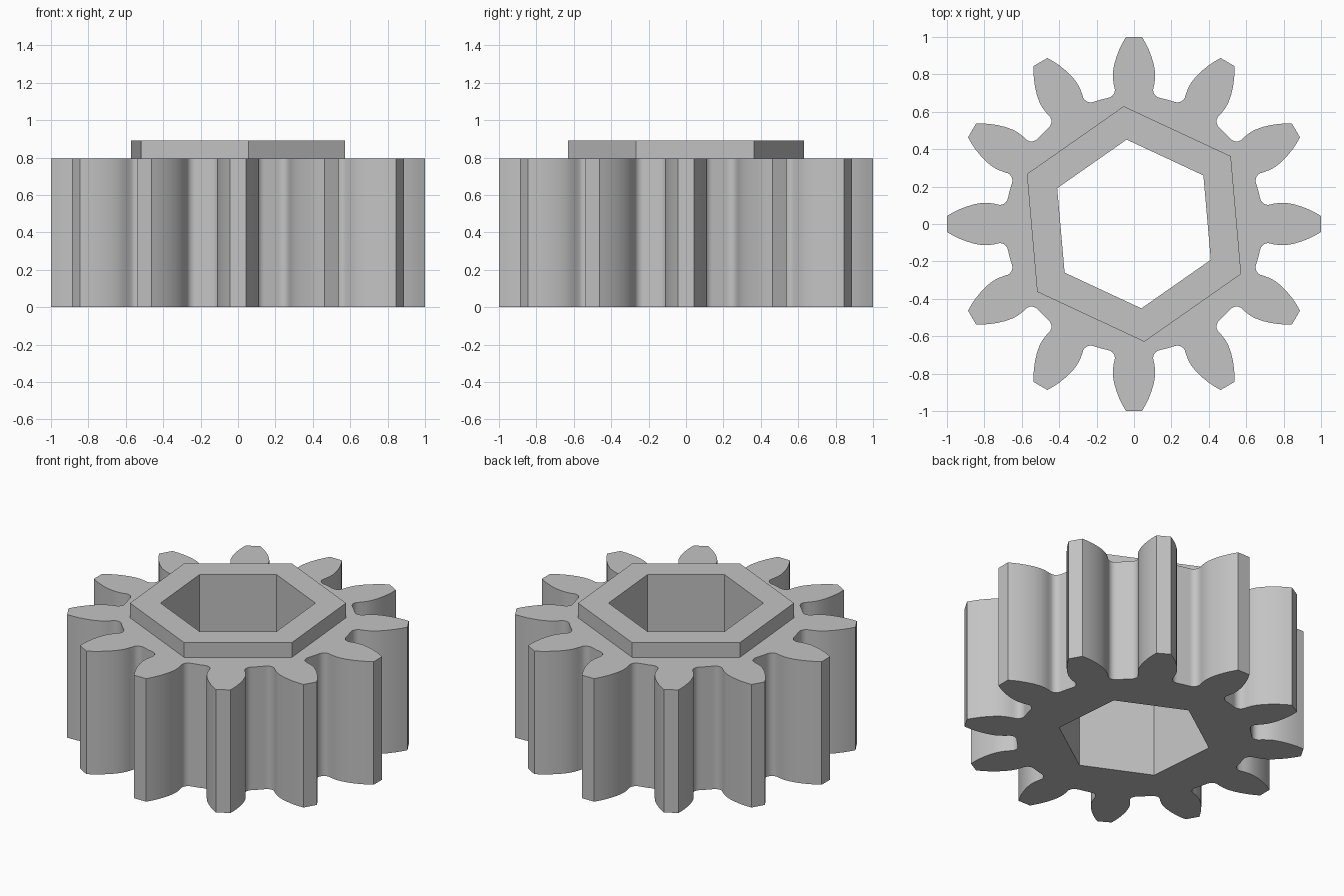
import bpy, bmesh
from math import sin, cos, radians

old = bpy.data.objects.get("Cube")
if old:
    bpy.data.objects.remove(old, do_unlink=True)

TEETH, GEAR_H, HUB_H = 12, 0.795, 0.89
ROOT_R = 0.688

# Half tooth outline from tip to root: (distance from tooth axis, distance from centre)
half = [(0.043, 1.0), (0.062, 0.967), (0.079, 0.932), (0.094, 0.893),
        (0.106, 0.852), (0.113, 0.81), (0.113, 0.778), (0.108, 0.745)]
# Root fillet
for i in range(6):
    t = radians(180 + 16.5 * i)
    half.append((0.147 + 0.045 * cos(t), 0.718 + 0.045 * sin(t)))
tooth = [(-o, r) for o, r in reversed(half)] + half


def gear_outline():
    pts = []
    for k in range(TEETH):
        a = radians(360 / TEETH * k)
        pts += [(r * cos(a) - o * sin(a), r * sin(a) + o * cos(a)) for o, r in tooth]
        mid = a + radians(180 / TEETH)
        pts.append((ROOT_R * cos(mid), ROOT_R * sin(mid)))
    return pts


def hexagon(radius):
    return [(radius * cos(radians(35 + 60 * k)), radius * sin(radians(35 + 60 * k)))
            for k in range(6)]


bm = bmesh.new()


def loop(points, z):
    return [bm.verts.new((x, y, z)) for x, y in points]


def wall(a, b):
    for i in range(len(a)):
        j = (i + 1) % len(a)
        bm.faces.new((a[i], a[j], b[j], b[i]))


def cap(a, b):
    edges = []
    for ring in (a, b):
        for i, v in enumerate(ring):
            w = ring[(i + 1) % len(ring)]
            edges.append(bm.edges.get((v, w)) or bm.edges.new((v, w)))
    bmesh.ops.triangle_fill(bm, edges=edges, use_beauty=True)


# Toothed body, raised hexagonal rim and hexagonal bore
outline, rim, bore = gear_outline(), hexagon(0.632), hexagon(0.453)
body_low, body_high = loop(outline, 0), loop(outline, GEAR_H)
rim_low, rim_high = loop(rim, GEAR_H), loop(rim, HUB_H)
bore_high, bore_low = loop(bore, HUB_H), loop(bore, 0)
wall(body_low, body_high)
wall(rim_low, rim_high)
wall(rim_high, bore_high)
wall(bore_high, bore_low)
cap(body_high, rim_low)
cap(body_low, bore_low)
bmesh.ops.recalc_face_normals(bm, faces=bm.faces[:])

mesh = bpy.data.meshes.new("gear_wheel")
bm.to_mesh(mesh)
bm.free()
gear = bpy.data.objects.new("gear_wheel", mesh)
bpy.context.collection.objects.link(gear)

# Plain grey
grey = bpy.data.materials.new("light_grey")
grey.use_nodes = True
colour = (0.55, 0.55, 0.55, 1)
grey.diffuse_color = colour
grey.node_tree.nodes["Principled BSDF"].inputs["Base Color"].default_value = colour
mesh.materials.append(grey)

# Smooth flanks, crisp corners
bpy.ops.object.select_all(action='DESELECT')
gear.select_set(True)
bpy.context.view_layer.objects.active = gear
bpy.ops.object.shade_smooth_by_angle(angle=radians(30))
